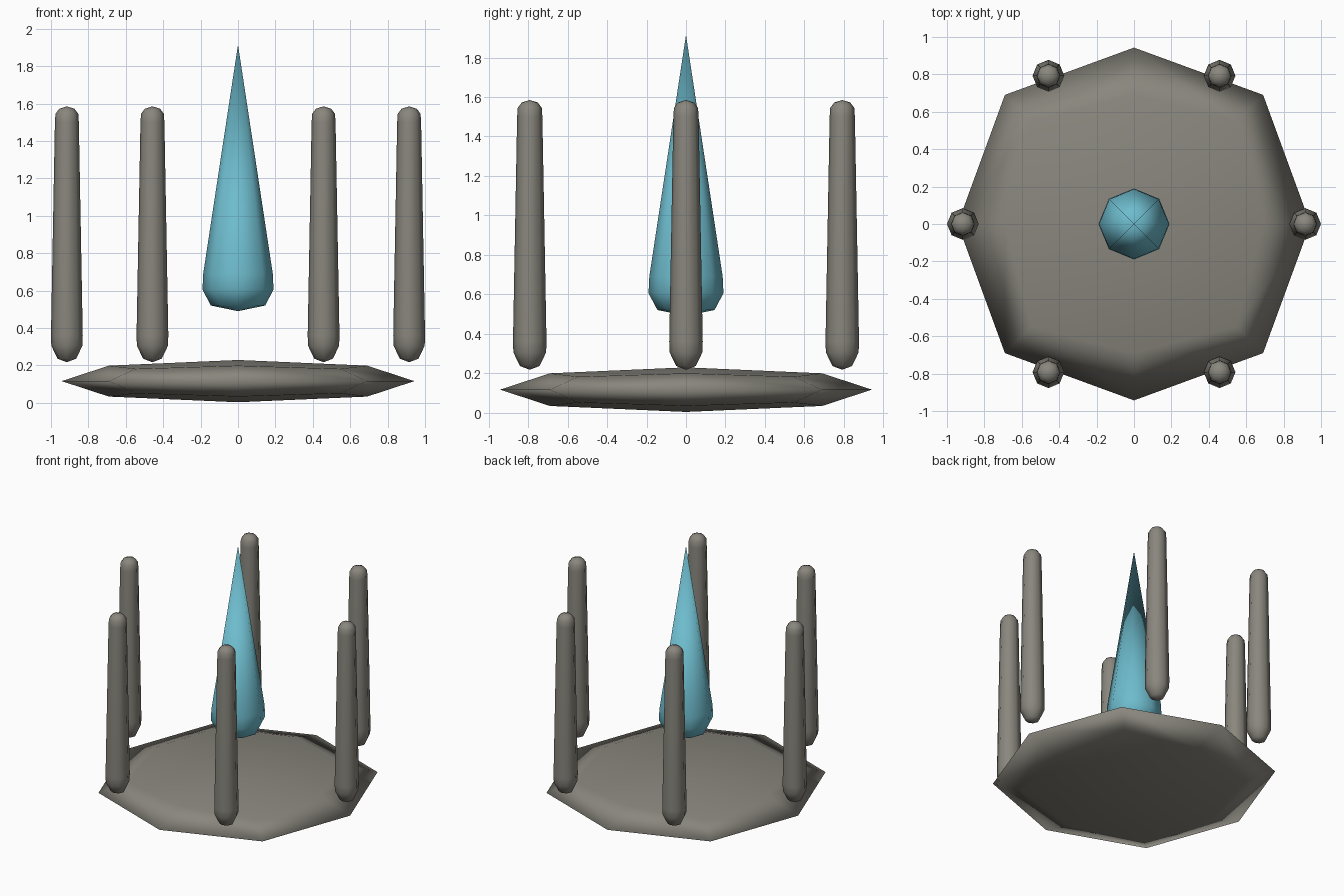
import bpy, bmesh, math

cube = bpy.data.objects.get("Cube")
if cube:
    bpy.data.objects.remove(cube)


def material(name, rgb):
    mat = bpy.data.materials.new(name)
    mat.use_nodes = True
    color = (*rgb, 1)
    mat.diffuse_color = color
    mat.node_tree.nodes["Principled BSDF"].inputs["Base Color"].default_value = color
    return mat


stone = material("warm grey stone", (0.25, 0.24, 0.205))
crystal_blue = material("crystal blue", (0.155, 0.50, 0.61))


def finish(bm, name, mat, location=(0, 0, 0)):
    bmesh.ops.recalc_face_normals(bm, faces=bm.faces)
    for f in bm.faces:
        f.smooth = True
    mesh = bpy.data.meshes.new(name)
    bm.to_mesh(mesh)
    bm.free()
    mesh.materials.append(mat)
    obj = bpy.data.objects.new(name, mesh)
    obj.location = location
    bpy.context.collection.objects.link(obj)
    return obj


def lathe(name, profile, mat, location=(0, 0, 0), sides=8):
    """Closed turned shape; the first and last profile points are poles."""
    bm = bmesh.new()
    bottom = bm.verts.new((0, 0, profile[0][1]))
    top = bm.verts.new((0, 0, profile[-1][1]))
    rings = []
    for r, z in profile[1:-1]:
        angles = [math.tau * i / sides for i in range(sides)]
        rings.append([bm.verts.new((r * math.cos(a), r * math.sin(a), z)) for a in angles])
    for i in range(sides):
        j = (i + 1) % sides
        bm.faces.new((bottom, rings[0][j], rings[0][i]))
        bm.faces.new((top, rings[-1][i], rings[-1][j]))
        for a, b in zip(rings, rings[1:]):
            bm.faces.new((a[i], a[j], b[j], b[i]))
    return finish(bm, name, mat, location)


# Lens-shaped base: a rounded, flattened block
bm = bmesh.new()
bmesh.ops.create_cube(bm, size=2)
bmesh.ops.subdivide_edges(bm, edges=bm.edges[:], cuts=1, use_grid_fill=True)
pull_in = {1: 1.0, 2: 0.732, 3: 0.58}  # face centres, edge middles, corners
for v in bm.verts:
    v.co *= pull_in[sum(abs(c) > 0.5 for c in v.co)]
    v.co.x *= 0.943
    v.co.y *= 0.943
    v.co.z *= 0.113
finish(bm, "base", stone, (0, 0, 0.116))

# Ring of floating pillars
pillar_profile = [(0, 0.217), (0.05, 0.236), (0.083, 0.305), (0.085, 0.36),
                  (0.064, 1.5), (0.061, 1.545), (0.041, 1.572), (0, 1.585)]
for i in range(6):
    a = math.tau * i / 6
    lathe(f"pillar_{i + 1}", pillar_profile, stone,
          (0.915 * math.cos(a), 0.915 * math.sin(a), 0))

# Floating central crystal
lathe("crystal", [(0, 0.49), (0.145, 0.52), (0.19, 0.605), (0.186, 0.69), (0, 1.915)],
      crystal_blue)
